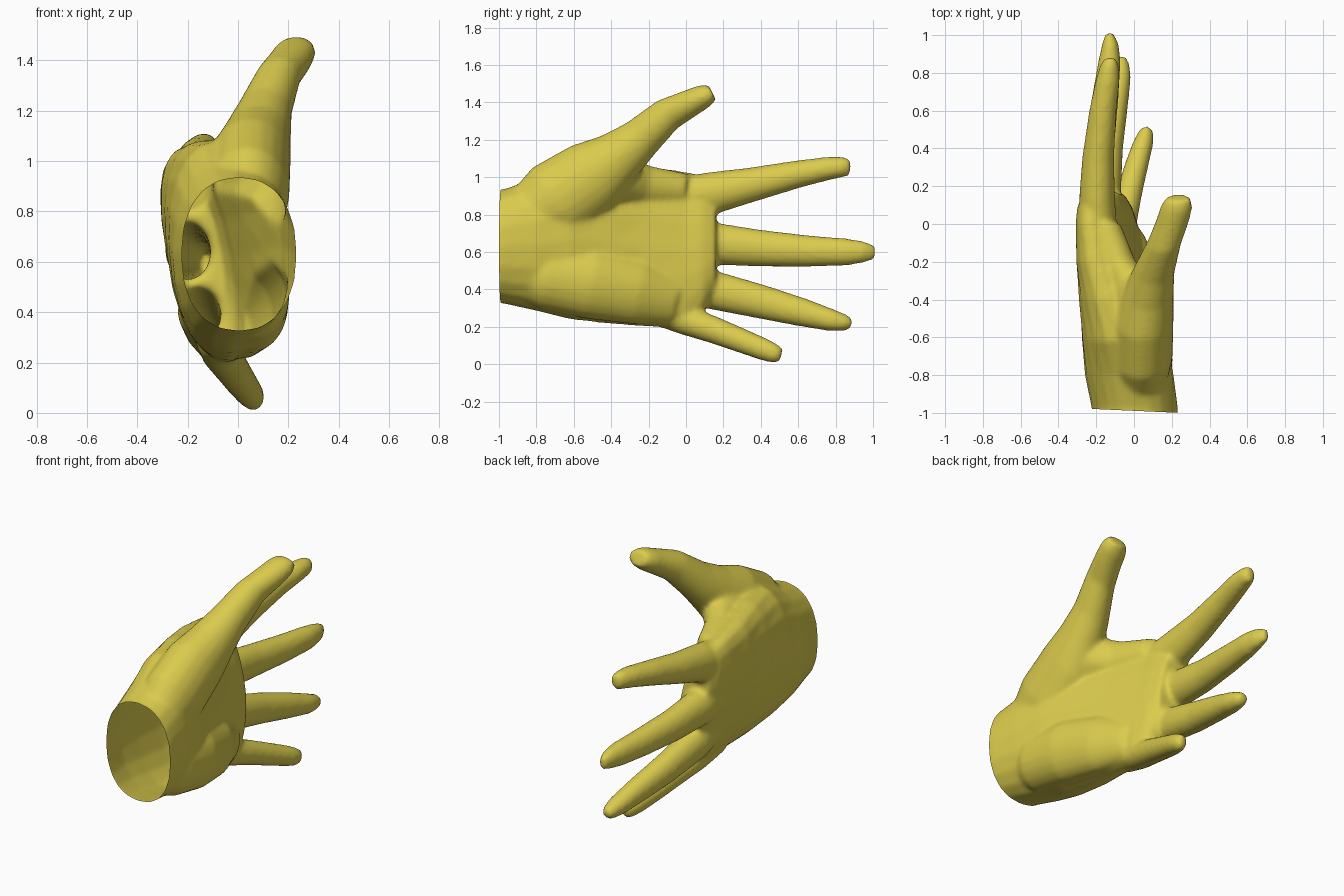
import bpy, bmesh, math
from mathutils import Vector

yellow = bpy.data.materials.new("mustard_yellow")
yellow.diffuse_color = (0.71, 0.60, 0.075, 1)

SIDES = 20
bm = bmesh.new()


def loft(sections, power=1.0, fixed_dir=None):
    """Closed tube; section = (y, z, x, half depth in x, half width, tilt)."""
    pts = [Vector((s[2], s[0], s[1])) for s in sections]
    rings = []
    for i, s in enumerate(sections):
        d = fixed_dir or (pts[min(i + 1, len(pts) - 1)] - pts[max(i - 1, 0)])
        wide = Vector((0, -d.z, d.y)).normalized()
        tilt = s[5] if len(s) > 5 else 0.0
        ring = []
        for k in range(SIDES):
            a = math.tau * k / SIDES
            c, t = math.cos(a), math.sin(a)
            u = math.copysign(abs(c) ** power, c) * s[3]
            v = math.copysign(abs(t) ** power, t) * s[4]
            ring.append(bm.verts.new(pts[i] + wide * v + Vector((u + tilt * v, 0, 0))))
        rings.append(ring)
    for a, b in zip(rings, rings[1:]):
        for k in range(SIDES):
            n = (k + 1) % SIDES
            bm.faces.new((a[k], a[n], b[n], b[k]))
    bm.faces.new(rings[0])
    bm.faces.new(rings[-1])


# wrist and palm
loft([(-1.10, 0.63, 0.005, 0.225, 0.30),
      (-0.98, 0.63, 0.005, 0.228, 0.305),
      (-0.80, 0.64, -0.025, 0.235, 0.355),
      (-0.62, 0.66, -0.05, 0.225, 0.42, -0.04),
      (-0.40, 0.65, -0.09, 0.195, 0.435, -0.10),
      (-0.20, 0.63, -0.12, 0.165, 0.43, -0.18),
      (0.00, 0.61, -0.145, 0.135, 0.42, -0.20),
      (0.09, 0.64, -0.155, 0.12, 0.37, -0.20),
      (0.16, 0.66, -0.16, 0.09, 0.26, -0.20)],
     power=0.88, fixed_dir=Vector((0, 1, 0)))

# heel of the palm below the thumb
loft([(-0.95, 0.52, 0.04, 0.10, 0.12), (-0.75, 0.47, 0.06, 0.145, 0.18),
      (-0.50, 0.43, 0.06, 0.14, 0.19), (-0.25, 0.38, 0.02, 0.12, 0.17),
      (-0.05, 0.33, -0.03, 0.08, 0.12)])

# thumb and its fleshy base
loft([(-0.90, 0.74, 0.03, 0.13, 0.15), (-0.70, 0.87, 0.04, 0.165, 0.22),
      (-0.50, 1.005, 0.05, 0.16, 0.20), (-0.37, 1.10, 0.075, 0.135, 0.15),
      (-0.25, 1.20, 0.105, 0.11, 0.115), (-0.10, 1.335, 0.16, 0.09, 0.092),
      (0.02, 1.395, 0.205, 0.088, 0.075), (0.09, 1.43, 0.225, 0.085, 0.066),
      (0.14, 1.455, 0.235, 0.065, 0.048)])

# web between thumb and index finger
loft([(-0.45, 0.98, 0.02, 0.13, 0.16), (-0.30, 0.98, -0.02, 0.12, 0.12),
      (-0.20, 0.95, -0.09, 0.10, 0.11), (0.0, 0.93, -0.16, 0.09, 0.09)])

# index finger
loft([(-0.10, 0.88, -0.19, 0.10, 0.11), (0.15, 0.917, -0.195, 0.095, 0.113),
      (0.35, 0.96, -0.19, 0.085, 0.093), (0.60, 1.017, -0.165, 0.073, 0.074),
      (0.76, 1.047, -0.14, 0.064, 0.063), (0.84, 1.055, -0.13, 0.05, 0.055),
      (0.88, 1.055, -0.125, 0.03, 0.045)])

# middle finger
loft([(-0.10, 0.65, -0.19, 0.09, 0.11), (0.15, 0.645, -0.20, 0.09, 0.113),
      (0.40, 0.62, -0.185, 0.08, 0.099), (0.65, 0.605, -0.155, 0.072, 0.085),
      (0.86, 0.60, -0.13, 0.06, 0.073), (0.95, 0.60, -0.125, 0.045, 0.058),
      (1.01, 0.597, -0.13, 0.022, 0.038)])

# ring finger
loft([(-0.10, 0.46, -0.14, 0.09, 0.10), (0.13, 0.40, -0.155, 0.085, 0.105),
      (0.40, 0.335, -0.135, 0.077, 0.092), (0.62, 0.278, -0.10, 0.068, 0.077),
      (0.78, 0.235, -0.075, 0.06, 0.06), (0.85, 0.222, -0.07, 0.045, 0.045),
      (0.885, 0.215, -0.07, 0.028, 0.032)])

# little finger
loft([(-0.16, 0.29, -0.09, 0.08, 0.08), (0.00, 0.235, -0.065, 0.08, 0.08),
      (0.15, 0.183, -0.03, 0.072, 0.073), (0.30, 0.125, 0.01, 0.065, 0.066),
      (0.42, 0.078, 0.045, 0.057, 0.06), (0.475, 0.057, 0.06, 0.045, 0.052),
      (0.51, 0.047, 0.065, 0.026, 0.038)])

bmesh.ops.recalc_face_normals(bm, faces=bm.faces)
mesh = bpy.data.meshes.new("hand")
bm.to_mesh(mesh)
bm.free()
mesh.materials.append(yellow)
hand = bpy.data.objects.new("hand", mesh)
bpy.context.collection.objects.link(hand)
bpy.context.view_layer.objects.active = hand
hand.select_set(True)

# fuse all parts into one skin
fuse = hand.modifiers.new("fuse", 'REMESH')
fuse.mode = 'VOXEL'
fuse.voxel_size = 0.014
soften = hand.modifiers.new("soften", 'SMOOTH')
soften.factor = 0.5
soften.iterations = 10
for m in ("fuse", "soften"):
    bpy.ops.object.modifier_apply(modifier=m)

# open the wrist with a slightly slanted cut
bm = bmesh.new()
bm.from_mesh(hand.data)
bmesh.ops.bisect_plane(bm, geom=bm.verts[:] + bm.edges[:] + bm.faces[:],
                       plane_co=(0, -0.989, 0), plane_no=(-0.045, -1, 0),
                       clear_outer=True)
for f in bm.faces:
    f.material_index = 0
bm.to_mesh(hand.data)
bm.free()
if not hand.data.materials:
    hand.data.materials.append(yellow)
bpy.ops.object.shade_smooth_by_angle(angle=math.radians(40))
